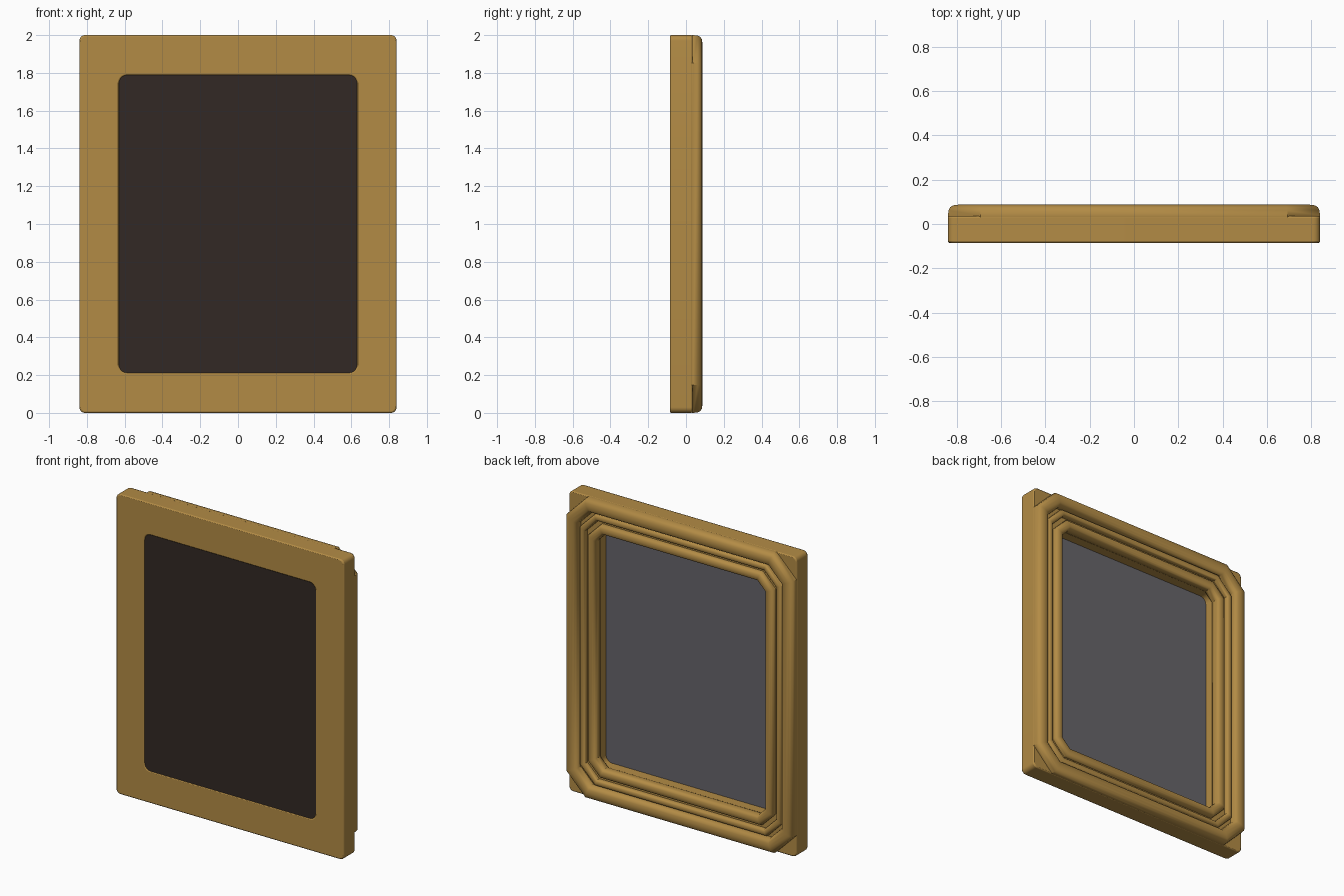
import bpy, bmesh, math

if "Cube" in bpy.data.objects:
    bpy.data.objects.remove(bpy.data.objects["Cube"])

CZ = 1.0  # height of the frame's centre


def material(name, rgb):
    m = bpy.data.materials.new(name)
    m.diffuse_color = (*rgb, 1)
    m.use_nodes = True
    m.node_tree.nodes["Principled BSDF"].inputs["Base Color"].default_value = m.diffuse_color
    return m


def add_object(name, bm, mat, bevel=0):
    bmesh.ops.recalc_face_normals(bm, faces=bm.faces)
    me = bpy.data.meshes.new(name)
    bm.to_mesh(me)
    bm.free()
    ob = bpy.data.objects.new(name, me)
    bpy.context.collection.objects.link(ob)
    me.materials.append(mat)
    if bevel:
        b = ob.modifiers.new("bevel", "BEVEL")
        b.width, b.segments, b.limit_method = bevel, 2, "ANGLE"
        b.angle_limit = math.radians(40)
    bpy.ops.object.select_all(action="DESELECT")
    ob.select_set(True)
    bpy.context.view_layer.objects.active = ob
    bpy.ops.object.shade_smooth_by_angle(angle=math.radians(40))
    return ob


def rounded_rect(hx, hz, r, n=5):
    pts = []
    for q, (sx, sz) in enumerate([(1, 1), (-1, 1), (-1, -1), (1, -1)]):
        for i in range(n + 1):
            a = math.pi / 2 * (q + i / n)
            pts.append((sx * (hx - r) + r * math.cos(a), sz * (hz - r) + r * math.sin(a)))
    return pts


def chamfered_rect(hx, hz, c):
    pts = []
    for sx, sz in [(1, 1), (-1, 1), (-1, -1), (1, -1)]:
        pair = [(sx * hx, sz * (hz - c)), (sx * (hx - c), sz * hz)]
        pts += pair if sx * sz > 0 else pair[::-1]
    return pts


def ring(name, loops, mat, bevel=0):
    """Closed ring skinned through a cycle of (outline, y) loops."""
    bm = bmesh.new()
    rows = [[bm.verts.new((x, y, CZ + z)) for x, z in pts] for pts, y in loops]
    n = len(rows[0])
    for k, a in enumerate(rows):
        b = rows[(k + 1) % len(rows)]
        for i in range(n):
            j = (i + 1) % n
            bm.faces.new((a[i], a[j], b[j], b[i]))
    return add_object(name, bm, mat, bevel)


def moulding(name, hx, hz, chamfer, y, rx, ry, mat, sides=16):
    """Plump bead following a rectangle with cut, mitred corners."""
    loops = []
    for k in range(sides):
        a = 2 * math.pi * k / sides
        c, s = math.cos(a), math.sin(a)
        d = rx * math.copysign(abs(c) ** 0.75, c)
        loops.append((chamfered_rect(hx + d, hz + d, chamfer + 0.586 * d),
                      y + ry * math.copysign(abs(s) ** 0.75, s)))
    return ring(name, loops, mat)


def panel(name, hx, hz, r, y0, y1, mat):
    bm = bmesh.new()
    face = bm.faces.new([bm.verts.new((x, y0, CZ + z)) for x, z in rounded_rect(hx, hz, r)])
    new = bmesh.ops.extrude_face_region(bm, geom=[face])["geom"]
    verts = [v for v in new if isinstance(v, bmesh.types.BMVert)]
    bmesh.ops.translate(bm, verts=verts, vec=(0, y1 - y0, 0))
    return add_object(name, bm, mat)


gold = material("gilt_wood", (0.45, 0.26, 0.06))
dark = material("dark_board", (0.032, 0.022, 0.018))
grey = material("mirror_grey", (0.135, 0.13, 0.145))

# flat frame body with the rounded opening
outer = rounded_rect(0.84, 1.0, 0.03)
inner = rounded_rect(0.63, 0.787, 0.045)
ring("frame_body", [(outer, -0.085), (outer, 0.035), (inner, 0.035), (inner, -0.085)],
     gold, bevel=0.008)

# three beads on the moulded side
moulding("outer_moulding", 0.795, 0.955, 0.12, 0.038, 0.045, 0.049, gold)
moulding("middle_moulding", 0.724, 0.884, 0.10, 0.035, 0.022, 0.030, gold)
moulding("inner_moulding", 0.655, 0.813, 0.075, 0.032, 0.032, 0.038, gold)

# dark board on one side, grey pane on the other
panel("dark_board", 0.632, 0.789, 0.045, -0.081, -0.068, dark)
panel("grey_pane", 0.632, 0.789, 0.045, -0.068, -0.058, grey)
